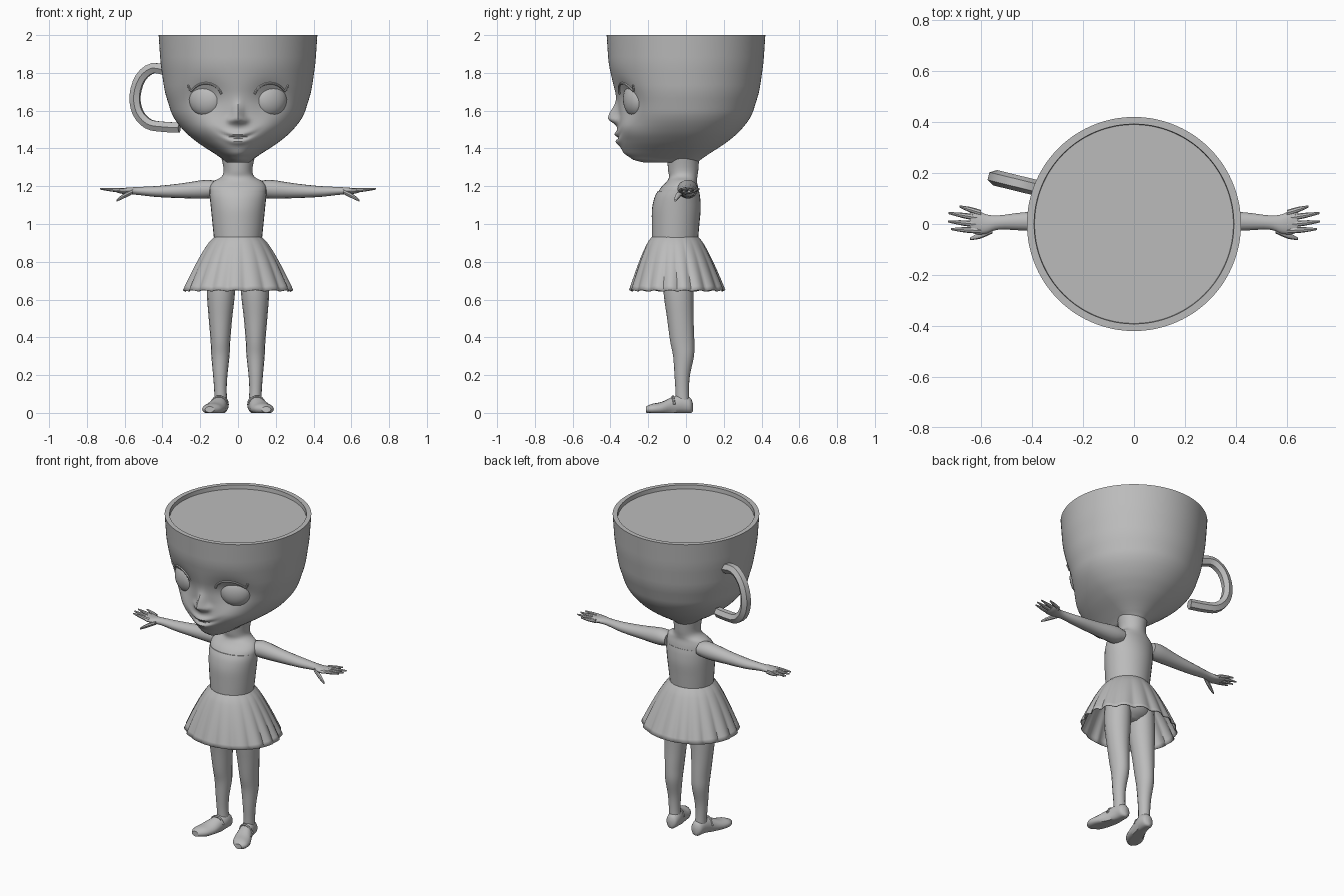
import bpy, bmesh
from math import sin, cos, pi, exp, sqrt, radians
from mathutils import Vector

cube = bpy.data.objects.get("Cube")
if cube:
    bpy.data.objects.remove(cube, do_unlink=True)

GREY = (0.5, 0.5, 0.5, 1)
clay = bpy.data.materials.new("plain grey")
clay.use_nodes = True
clay.diffuse_color = GREY
clay.node_tree.nodes["Principled BSDF"].inputs["Base Color"].default_value = GREY


def finish(ob, mirror=False, angle=40):
    """Material, mirroring and smooth shading."""
    ob.data.materials.clear()
    ob.data.materials.append(clay)
    bpy.ops.object.select_all(action='DESELECT')
    ob.select_set(True)
    bpy.context.view_layer.objects.active = ob
    if ob.type == 'CURVE':
        bpy.ops.object.convert(target='MESH')
        ob = bpy.context.object
    bpy.ops.object.shade_smooth_by_angle(angle=radians(angle))
    if mirror:
        ob.modifiers.new("mirror", 'MIRROR')
    return ob


def skin(name, rings, caps=(True, True), **kw):
    """Join equal rings of points with quads."""
    bm = bmesh.new()
    loops = [[bm.verts.new(p) for p in ring] for ring in rings]
    n = len(loops[0])
    for a, b in zip(loops, loops[1:]):
        for i in range(n):
            j = (i + 1) % n
            bm.faces.new((a[i], a[j], b[j], b[i]))
    for loop, cap in zip((loops[0], loops[-1]), caps):
        if cap:
            bm.faces.new(loop)
    bmesh.ops.recalc_face_normals(bm, faces=bm.faces)
    mesh = bpy.data.meshes.new(name)
    bm.to_mesh(mesh)
    bm.free()
    ob = bpy.data.objects.new(name, mesh)
    bpy.context.collection.objects.link(ob)
    return finish(ob, **kw)


def refine(rows, steps=4):
    """Catmull-Rom smoothing of a list of rows."""
    out = []
    for i in range(len(rows) - 1):
        p0, p1, p2, p3 = (rows[max(0, min(len(rows) - 1, i + k))] for k in (-1, 0, 1, 2))
        for s in range(steps):
            t = s / steps
            out.append([b + t * ((c - a) / 2 + t * (a - 2.5 * b + 2 * c - d / 2
                        + t * (1.5 * (b - c) + (d - a) / 2)))
                        for a, b, c, d in zip(p0, p1, p2, p3)])
    return out + [rows[-1]]


def loft(name, axis, rows, sides=16, floor=-9, **kw):
    """Ellipse rows: (position, centre a, centre b, radius a, radius b)."""
    place = {'x': lambda p, a, b: (p, a, b), 'y': lambda p, a, b: (a, p, b),
             'z': lambda p, a, b: (a, b, p)}[axis]
    rings = []
    for p, ca, cb, ra, rb in refine(rows):
        ring = [place(p, ca + ra * cos(2 * pi * i / sides), cb + rb * sin(2 * pi * i / sides))
                for i in range(sides)]
        rings.append([(x, y, max(z, floor)) for x, y, z in ring])
    return skin(name, rings, **kw)


def tube(name, points, radius, res=1, **kw):
    """Round bar along a smooth path."""
    cu = bpy.data.curves.new(name, 'CURVE')
    cu.dimensions = '3D'
    cu.bevel_depth = radius
    cu.bevel_resolution = res
    cu.use_fill_caps = True
    path = refine(points, 3)
    sp = cu.splines.new('POLY')
    sp.points.add(len(path) - 1)
    for pt, co in zip(sp.points, path):
        pt.co = (*co, 1)
    ob = bpy.data.objects.new(name, cu)
    bpy.context.collection.objects.link(ob)
    return finish(ob, **kw)


# Cup head: width and face depth by height
WIDTH = [(1.325, .06), (1.36, .1), (1.4, .17), (1.45, .24), (1.5, .295), (1.57, .347),
         (1.7, .388), (1.85, .41), (2, .42)]
FACE = [(1.325, .22), (1.345, .31), (1.395, .343), (1.44, .362), (1.49, .365), (1.56, .355),
        (1.67, .368), (1.75, .388), (1.85, .41), (2, .42)]


def lerp(table, z):
    for (z0, v0), (z1, v1) in zip(table, table[1:]):
        if z <= z1:
            return v0 + (v1 - v0) * max(0, z - z0) / (z1 - z0)
    return table[-1][1]


def smooth(table, z):
    w = min(.03, max(0, z - 1.325), 2 - z)
    return sum(lerp(table, z + w * k / 3) for k in range(-3, 4)) / 7


def bell(d, width):
    return exp(-(d / width) ** 2)


def relief(x, z):
    """Nose, lips, cheeks and eye sockets."""
    ax = abs(x)
    lip = 1.455 + 3 * x * x
    nose_len = bell(z - 1.56, .03 if z < 1.56 else .065)
    d = .056 * bell(x, .024 + .012 * bell(z - 1.55, .03)) * nose_len
    d += .012 * bell(ax - .038, .016) * bell(z - 1.545, .018)
    d -= .034 * bell(ax - .17, .095) * bell(z - 1.665, .085)
    d += .012 * bell(ax - .16, .07) * bell(z - 1.51, .06)
    mouth = bell(x, .065)
    d += mouth * (.016 * bell(z - lip - .02, .015) + .016 * bell(z - lip + .02, .016)
                  - .012 * bell(z - lip, .008))
    return d


def face_y(x, z):
    c = sqrt(max(0, 1 - (x / smooth(WIDTH, z)) ** 2))
    return -smooth(FACE, z) * c - relief(x, z) * min(1, 2 * c)


SEG, ROWS = 144, 90
rings = []
for r in range(ROWS + 1):
    z = 1.325 + .675 * r / ROWS
    w = smooth(WIDTH, z)
    ring = []
    for i in range(SEG):
        t = 2 * pi * i / SEG
        x = w * sin(t)
        ring.append((x, face_y(x, z) if cos(t) > 0 else -w * cos(t), z))
    rings.append(ring)
# Rim, inner wall and the flat filling
for rad, z in ((.392, 2), (.39, 1.975)):
    rings.append([(rad * sin(2 * pi * i / SEG), -rad * cos(2 * pi * i / SEG), z)
                  for i in range(SEG)])
skin("cup_head", rings)

# Cup handle on the right side, turned slightly back
tube("cup_handle", [(x, .048 - .245 * x, z) for x, z in
     ((-.37, 1.81), (-.45, 1.825), (-.515, 1.775), (-.545, 1.68), (-.53, 1.59),
      (-.475, 1.53), (-.4, 1.515), (-.31, 1.51))], .031, angle=30)

# Eyes and upper lashes
bpy.ops.mesh.primitive_uv_sphere_add(segments=32, ring_count=16, radius=1)
eye = bpy.context.object
eye.name = "eyes"
for v in eye.data.vertices:
    x, y, z = v.co
    p = Vector((.094 * x, .058 * y, .092 * z))
    turn = radians(24)
    v.co = (.17 + p.x * cos(turn) - p.y * sin(turn),
            -.268 + p.x * sin(turn) + p.y * cos(turn), 1.66 + p.z)
finish(eye, mirror=True)
lash = [(.17 + .088 * cos(radians(a)), 1.66 + .085 * sin(radians(a)))
        for a in range(160, 20, -20)] + [(.25, 1.705), (.265, 1.735)]
tube("upper_lashes", [(x, face_y(x, z) - .003, z) for x, z in lash], .006, mirror=True)

# Neck, shoulders and bodice
loft("neck_and_shoulders", 'z', [
    (1.08, 0, -.05, .138, .122), (1.14, 0, -.045, .146, .116), (1.19, 0, -.035, .15, .1),
    (1.225, 0, -.022, .13, .08), (1.25, 0, -.015, .088, .075), (1.285, 0, -.015, .076, .08),
    (1.36, 0, -.015, .09, .085)], sides=32)
loft("bodice", 'z', [
    (.92, 0, -.058, .127, .122), (1, 0, -.055, .135, .126), (1.08, 0, -.051, .143, .129),
    (1.14, 0, -.046, .149, .121), (1.175, 0, -.04, .15, .109)], sides=32)

# Pleated skirt
rings = []
for r in range(13):
    t = r / 12
    flare = t ** .76
    ring = []
    for i in range(160):
        a = 2 * pi * i / 160
        fold = abs(sin(9 * a + .4 * sin(3 * a)))
        k = 1 + .05 * t * (fold - .6)
        ring.append(((.125 + .165 * flare) * k * cos(a),
                     -.058 + .012 * t + (.123 + .127 * flare) * k * sin(a),
                     .932 - .285 * t + .008 * t * (fold - .5)))
    rings.append(ring)
skirt = skin("skirt", rings, caps=(True, False))
thick = skirt.modifiers.new("cloth", 'SOLIDIFY')
thick.thickness = .005

# Hips and legs
loft("hips", 'z', [(.69, 0, -.04, .05, .04), (.73, 0, -.04, .12, .085),
                   (.8, 0, -.045, .145, .1), (.92, 0, -.058, .115, .11)], sides=24)
loft("legs", 'z', [
    (.82, .085, -.04, .072, .08), (.65, .09, -.04, .075, .08), (.5, .093, -.03, .062, .07),
    (.38, .093, -.02, .052, .064), (.3, .093, -.013, .048, .055), (.2, .094, -.02, .038, .041),
    (.12, .093, -.02, .033, .036), (.05, .09, -.018, .034, .037)], mirror=True)

# Shoes with a strap over the instep
loft("shoes", 'y', [
    (.036, .087, .03, .012, .022), (.022, .087, .038, .034, .042), (-.02, .09, .045, .041, .052),
    (-.07, .102, .035, .045, .05), (-.13, .124, .022, .056, .036), (-.18, .14, .02, .05, .028),
    (-.212, .15, .018, .024, .016)], floor=0, mirror=True)
tube("shoe_straps", [(.057, -.062, .045), (.075, -.066, .078), (.1, -.07, .087),
                     (.125, -.068, .078), (.146, -.062, .045)], .007, mirror=True)

# Arms, palms and fingers
loft("arms", 'x', [
    (.11, .005, 1.185, .055, .04), (.17, .01, 1.184, .052, .05), (.3, .01, 1.176, .042, .039),
    (.43, .01, 1.172, .036, .029), (.53, .006, 1.175, .028, .021), (.58, 0, 1.175, .038, .018),
    (.62, .008, 1.175, .048, .014), (.643, .01, 1.177, .04, .01)], mirror=True)
FINGERS = {"little": (.043, .685, .069), "ring": (.022, .728, .043),
           "middle": (-.003, .73, .01), "index": (-.026, .718, -.02)}
for label, (y, tip_x, tip_y) in FINGERS.items():
    loft(label + "_fingers", 'x', [
        (.6, y, 1.177, .012, .011), ((.6 + tip_x) / 2, (y + tip_y) / 2, 1.181, .011, .01),
        (tip_x, tip_y, 1.186, .004, .004)], sides=8, mirror=True)
loft("thumbs", 'x', [(.555, -.022, 1.172, .015, .012), (.605, -.045, 1.148, .013, .013),
                     (.643, -.058, 1.124, .005, .006)], sides=8, mirror=True)
